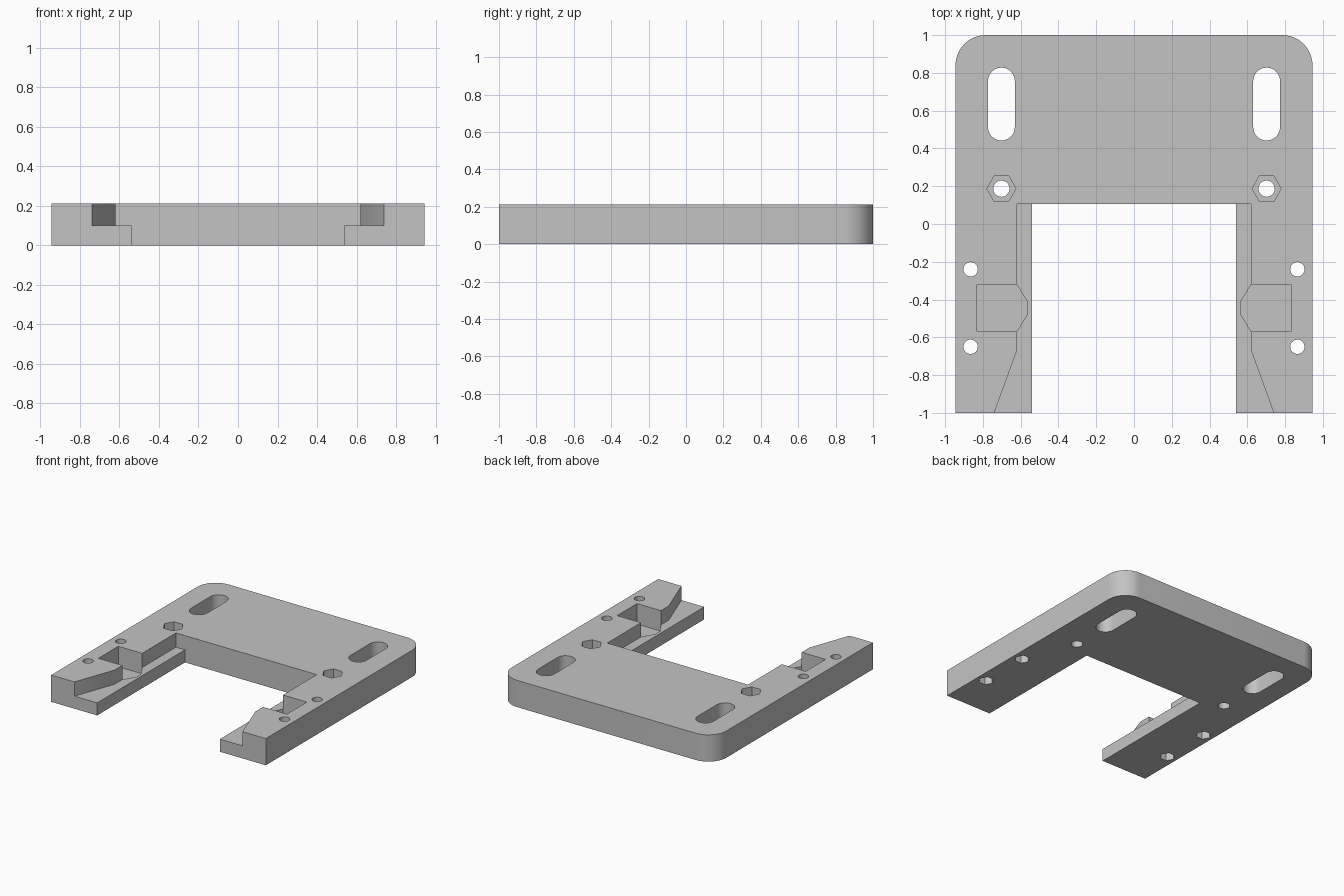
import bpy, bmesh, math

cube = bpy.data.objects.get("Cube")
if cube:
    bpy.data.objects.remove(cube, do_unlink=True)

T = 0.213          # plate thickness
LEDGE = 0.10       # height of the inner ledge
FLOOR = 0.05       # floor of the side pockets

grey = bpy.data.materials.new("plain grey")
grey.use_nodes = True
colour = (0.55, 0.55, 0.55, 1)
grey.diffuse_color = colour
grey.node_tree.nodes["Principled BSDF"].inputs["Base Color"].default_value = colour


def prism(name, points, z0, z1):
    """Extrude a flat outline between two heights."""
    bm = bmesh.new()
    face = bm.faces.new([bm.verts.new((x, y, z0)) for x, y in points])
    out = bmesh.ops.extrude_face_region(bm, geom=[face])
    top = [v for v in out["geom"] if isinstance(v, bmesh.types.BMVert)]
    bmesh.ops.translate(bm, verts=top, vec=(0, 0, z1 - z0))
    bmesh.ops.recalc_face_normals(bm, faces=bm.faces)
    mesh = bpy.data.meshes.new(name)
    bm.to_mesh(mesh)
    bm.free()
    mesh.materials.append(grey)
    obj = bpy.data.objects.new(name, mesh)
    bpy.context.collection.objects.link(obj)
    return obj


def arc(cx, cy, r, start, end, n):
    """Points along an arc, angles in degrees."""
    angles = [math.radians(start + (end - start) * i / n) for i in range(n + 1)]
    return [(cx + r * math.cos(a), cy + r * math.sin(a)) for a in angles]


def circle(cx, cy, r, n=32):
    return arc(cx, cy, r, 0, 360, n)[:-1]


def cut(target, name, points, z0, z1):
    """Cut an extruded outline out of the target."""
    cutter = prism(name, points, z0, z1)
    cutter.hide_render = True
    mod = target.modifiers.new(name, "BOOLEAN")
    mod.operation = "DIFFERENCE"
    mod.solver = "EXACT"
    mod.object = cutter
    bpy.context.view_layer.objects.active = target
    bpy.ops.object.modifier_apply(modifier=name)
    bpy.data.objects.remove(cutter, do_unlink=True)


# U-shaped plate with two rounded back corners
W, R = 0.945, 0.16
outline = [(W, -1)] + arc(W - R, 1 - R, R, 0, 90, 12)
outline += arc(R - W, 1 - R, R, 90, 180, 12) + [(-W, -1)]
outline += [(-0.54, -1), (-0.54, 0.105), (0.54, 0.105), (0.54, -1)]
plate = prism("mounting_plate", outline, 0, T)

LOW, HIGH = -0.1, T + 0.1
for s in (1, -1):
    # Inner ledge, flaring out toward the front
    step = [(0.5, 0.105), (0.62, 0.105), (0.62, -0.67), (0.74, -1), (0.76, -1.055), (0.5, -1.055)]
    cut(plate, "ledge_cut", [(s * x, y) for x, y in step], LEDGE, HIGH)
    # Pocket with a tapered inner end
    pocket = [(0.83, -0.32), (0.62, -0.32), (0.563, -0.415),
              (0.563, -0.475), (0.62, -0.57), (0.83, -0.57)]
    cut(plate, "pocket_cut", [(s * x, y) for x, y in pocket], FLOOR, HIGH)
    # Long adjustment slot
    slot = arc(s * 0.702, 0.757, 0.071, 0, 180, 16) + arc(s * 0.702, 0.513, 0.071, 180, 360, 16)
    cut(plate, "slot_cut", slot, LOW, HIGH)
    # Bolt hole with hexagonal recess on top
    cut(plate, "bolt_hole", circle(s * 0.702, 0.187, 0.043), LOW, HIGH)
    cut(plate, "hex_recess", circle(s * 0.702, 0.187, 0.077, 6), 0.11, HIGH)
    # Arm holes with hexagonal recesses underneath
    for y in (-0.24, -0.65):
        cut(plate, "arm_hole", circle(s * 0.865, y, 0.038), LOW, HIGH)
        cut(plate, "nut_recess", circle(s * 0.865, y, 0.056, 6), LOW, 0.08)

# Smooth the rounded walls, keep the edges crisp
bpy.ops.object.select_all(action="DESELECT")
plate.select_set(True)
bpy.context.view_layer.objects.active = plate
bpy.ops.object.shade_smooth_by_angle(angle=math.radians(30))
